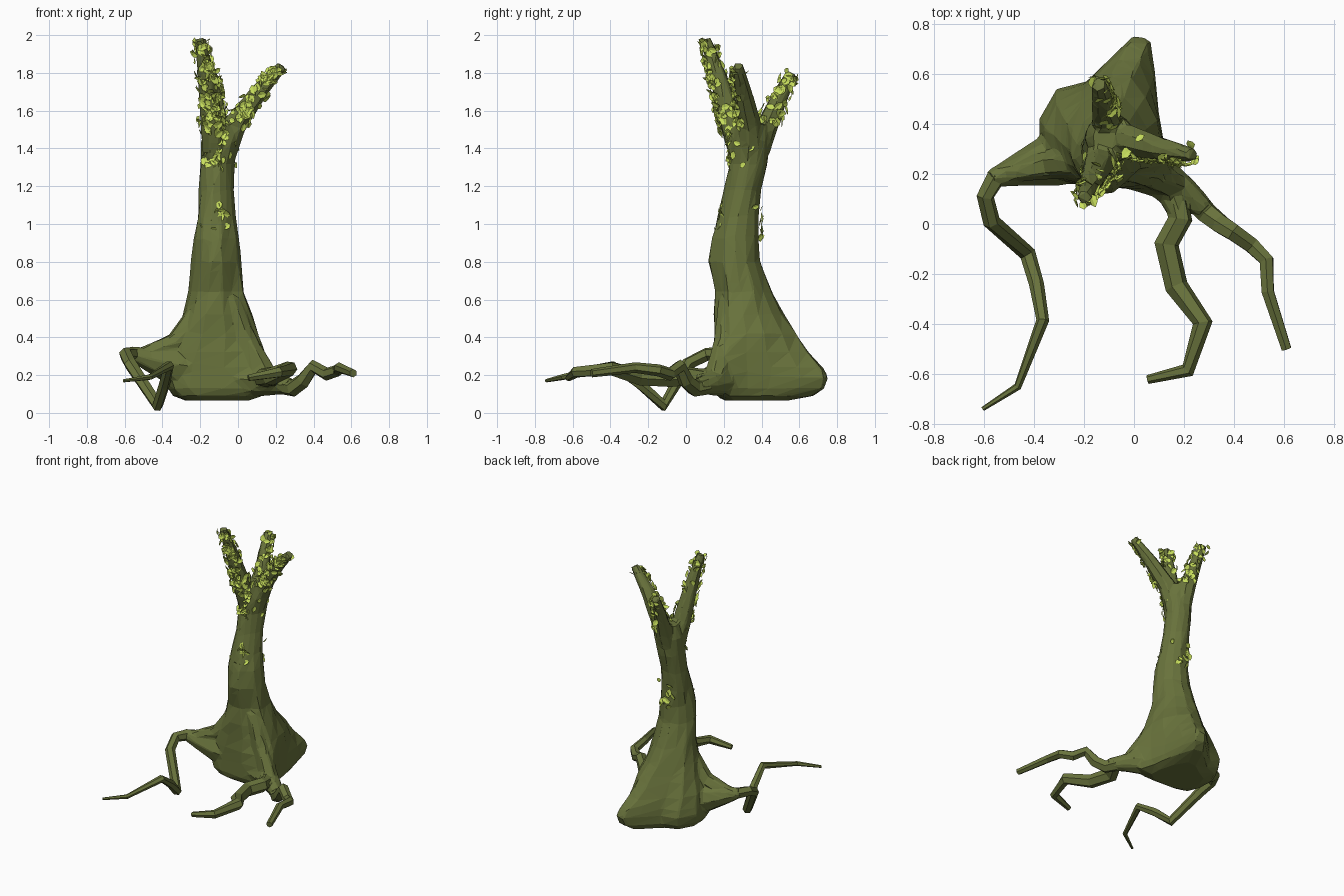
import bpy, bmesh, random
from math import sin, cos, pi
from mathutils import Vector

if "Cube" in bpy.data.objects:
    bpy.data.objects.remove(bpy.data.objects["Cube"])

random.seed(4)


def material(name, color):
    m = bpy.data.materials.new(name)
    m.diffuse_color = color
    m.use_nodes = True
    m.node_tree.nodes["Principled BSDF"].inputs["Base Color"].default_value = m.diffuse_color
    return m


BARK = material("bark", (0.14, 0.17, 0.045, 1))
LEAF = material("leaf", (0.58, 0.74, 0.11, 1))


def finish(bm, name, mat, recalc=True):
    if recalc:
        bmesh.ops.recalc_face_normals(bm, faces=bm.faces)
    me = bpy.data.meshes.new(name)
    bm.to_mesh(me)
    bm.free()
    me.materials.append(mat)
    ob = bpy.data.objects.new(name, me)
    bpy.context.collection.objects.link(ob)
    return ob


def loft(bm, rings):
    """Skin a list of point rings and cap both ends."""
    rows = [[bm.verts.new(p) for p in ring] for ring in rings]
    n = len(rows[0])
    for a, b in zip(rows, rows[1:]):
        for i in range(n):
            j = (i + 1) % n
            bm.faces.new((a[i], a[j], b[j], b[i]))
    bm.faces.new(rows[0][::-1])
    bm.faces.new(rows[-1])


def tube(bm, path, sides=6):
    """Tapered tube through (x, y, z, radius) points."""
    pts = [Vector(p[:3]) for p in path]
    side = None
    rings = []
    for i, p in enumerate(pts):
        d1 = (p - pts[i - 1]).normalized() if i else None
        d2 = (pts[i + 1] - p).normalized() if i < len(pts) - 1 else None
        t = ((d1 or d2) + (d2 or d1)).normalized()
        if side is None:
            side = t.orthogonal()
        side = (side - t * side.dot(t)).normalized()
        up = t.cross(side)
        rings.append([p + (side * cos(2 * pi * k / sides) + up * sin(2 * pi * k / sides)) * path[i][3]
                      for k in range(sides)])
    loft(bm, rings)


# Trunk: an irregular foot outline that blends into ellipses higher up
foot = [(.12, .32), (.10, .44), (.085, .60), (.065, .74), (0, .755), (-.19, .57), (-.31, .54),
        (-.38, .42), (-.38, .29), (-.35, .19), (-.27, .165), (-.08, .145), (.07, .135), (.17, .19)]
# z, centre x, centre y, radius x, radius y, foot weight
levels = [(.065, -.10, .34, .13, .12, .30), (.09, -.10, .35, .17, .16, .68), (.13, -.1, .34, .2, .19, .90),
          (.19, -.1, .33, .2, .2, 1), (.24, -.1, .33, .22, .2, .88), (.32, -.1, .32, .22, .19, .60),
          (.42, -.10, .32, .20, .18, .34), (.52, -.11, .30, .17, .16, .20), (.64, -.115, .29, .14, .14, .08),
          (.80, -.115, .26, .13, .14, 0), (.92, -.115, .26, .115, .125, 0), (1.04, -.115, .275, .10, .11, 0),
          (1.18, -.115, .30, .09, .10, 0), (1.32, -.11, .33, .09, .10, 0), (1.44, -.095, .34, .10, .10, 0),
          (1.53, -.08, .35, .08, .085, 0)]
rings = []
for z, cx, cy, rx, ry, w in levels:
    ring = []
    for i, (fx, fy) in enumerate(foot):
        a = 2 * pi * i / len(foot)
        k = (1 + random.uniform(-.06, .06)) * (.86 if i == 12 and .3 < z < 1.2 else 1)  # front groove
        e = Vector((cx + rx * cos(a) * k, cy + ry * sin(a) * k, z))
        ring.append(e.lerp(Vector((fx, fy, z)), w))
    rings.append(ring)
bm = bmesh.new()
loft(bm, rings)

# Forked branches
left_branch = [(-.12, .32, 1.25, .06), (-.135, .25, 1.50, .066), (-.165, .18, 1.75, .05), (-.20, .105, 1.98, .03)]
right_branch = [(-.10, .34, 1.28, .06), (-.015, .335, 1.53, .064), (.11, .30, 1.70, .048), (.235, .275, 1.84, .03)]
back_branch = [(-.11, .34, 1.25, .06), (-.11, .42, 1.50, .062), (-.125, .49, 1.66, .047), (-.14, .56, 1.80, .032)]
for path in (left_branch, right_branch, back_branch):
    tube(bm, path, 7)

# Thick root bases and ridges that flow out of the foot
tube(bm, [(-.20, .31, .23, .15), (-.36, .245, .255, .10), (-.48, .21, .285, .062), (-.575, .18, .32, .036)], 8)
tube(bm, [(-.20, .25, .55, .06), (-.33, .235, .37, .06), (-.52, .20, .31, .035)], 6)
tube(bm, [(-.02, .25, .18, .11), (.10, .19, .17, .085), (.20, .13, .155, .062), (.28, .06, .14, .045)], 8)
tube(bm, [(-.04, .22, .60, .05), (.05, .20, .38, .055), (.15, .16, .20, .06)], 6)
tube(bm, [(.08, .19, .17, .07), (.15, .12, .18, .058), (.18, .04, .19, .046)], 8)
trunk = finish(bm, "trunk", BARK)
m = trunk.modifiers.new("merge", "REMESH")
m.mode = "VOXEL"
m.voxel_size = .013
m = trunk.modifiers.new("soften", "SMOOTH")
m.factor = .5
m.iterations = 2
m = trunk.modifiers.new("facets", "DECIMATE")
m.ratio = .04

# Crooked root limbs
roots = {
    "left_root": [(-.55, .19, .31, .04), (-.595, .11, .31, .036), (-.57, .01, .26, .035), (-.425, -.12, .04, .033),
                  (-.39, -.24, .15, .03), (-.365, -.385, .25, .026), (-.465, -.65, .19, .016), (-.605, -.74, .17, .009)],
    "middle_root": [(.17, .08, .185, .05), (.185, .02, .195, .05), (.13, -.08, .185, .05), (.17, -.25, .19, .047),
                    (.275, -.395, .235, .04), (.215, -.585, .215, .03), (.055, -.622, .185, .018)],
    "right_root": [(.24, .10, .145, .05), (.29, .045, .13, .045), (.345, .0, .17, .042), (.40, -.035, .245, .038),
                   (.47, -.085, .205, .035), (.53, -.145, .225, .032), (.535, -.27, .24, .028), (.61, -.5, .21, .022)],
}
for name, path in roots.items():
    bm = bmesh.new()
    tube(bm, path, 6)
    finish(bm, name, BARK)


# Leaves: small folded blades lying roughly along the bark
def leaf(bm, base, out):
    out = (out + Vector([random.gauss(0, .4) for _ in range(3)])).normalized()
    d = Vector([random.gauss(0, 1) for _ in range(3)])
    d = (d - out * d.dot(out)).normalized()
    s = d.cross(out).normalized()
    size = random.uniform(.04, .06)
    base = base + out * .012 - d * size * .4
    mid = [bm.verts.new(base + (d * t - out * f) * size) for t, f in ((0, .1), (.45, .1), (1, 0))]
    for sg in (-1, 1):
        edge = [bm.verts.new(base + (d * t + s * w * sg) * size) for t, w in ((.3, .34), (.7, .29))]
        for f in ((mid[0], edge[0], mid[1]), (mid[1], edge[0], edge[1], mid[2])):
            bm.faces.new(f[::sg])


def scatter(bm, path, count, facing, bias, start=0.0):
    """Leaves along a path, mostly on the side facing a direction."""
    facing = Vector(facing).normalized()
    for _ in range(count):
        t = random.uniform(start, .999) * (len(path) - 1)
        i = int(t)
        a, b = Vector(path[i]), Vector(path[i + 1])
        r = path[i][3] + (path[i + 1][3] - path[i][3]) * (t - i)
        axis = (b.xyz - a.xyz).normalized()
        p = a.xyz.lerp(b.xyz, t - i)
        v = facing * bias + Vector([random.gauss(0, 1) for _ in range(3)])
        out = (v - axis * v.dot(axis)).normalized()
        leaf(bm, p + out * r, out)


bm = bmesh.new()
scatter(bm, left_branch, 120, (.1, -1, .3), 1.4, .3)
scatter(bm, right_branch, 70, (.1, -1, .3), 1.8, .32)
scatter(bm, back_branch, 50, (.6, .2, .4), 1.2, .4)
fork = [(-.11, .33, 1.29, .09), (-.10, .335, 1.5, .105)]
scatter(bm, fork, 48, (-.1, -1, 0), 2.4)
collar = [(-.115, .28, .93, .115), (-.115, .295, 1.1, .10)]
scatter(bm, collar, 14, (0, -1, 0), 3)
scatter(bm, collar, 11, (.1, 1, 0), 3)
finish(bm, "leaves", LEAF, recalc=False)
